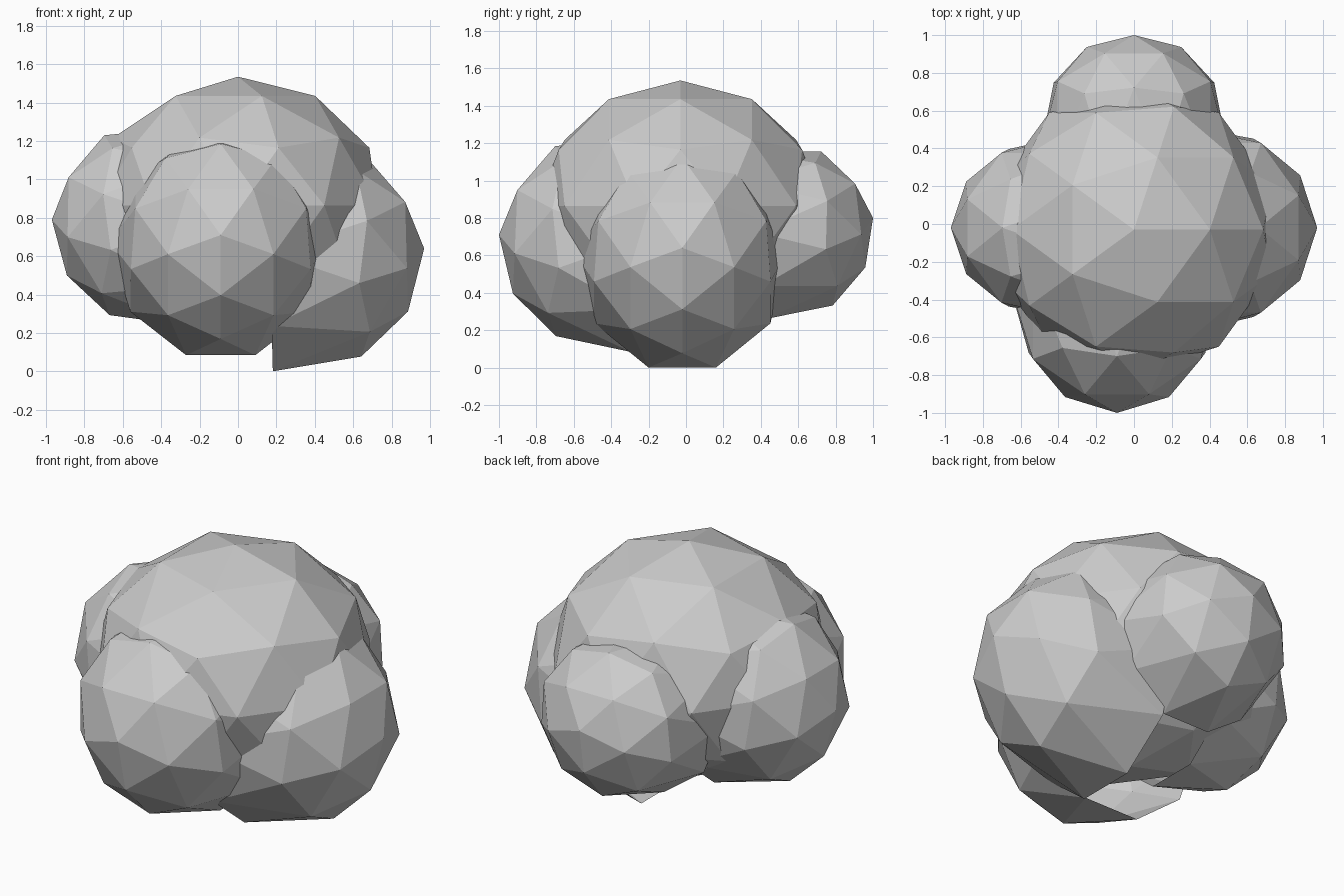
import bpy, bmesh, math
from mathutils import Vector, Matrix

if "Cube" in bpy.data.objects:
    bpy.data.objects.remove(bpy.data.objects["Cube"])


# Faceted sphere with its pole at the given outermost point.
# radii: along down, sideways, along the axis; tilt: degrees up
# rim: extra depth and widening of an open half sphere, None for a whole one
# squash: height factor of the upper half
def leaf_clump(name, pole, out, down, radii, tilt=0, rim=None, squash=1):
    bm = bmesh.new()
    bmesh.ops.create_icosphere(bm, subdivisions=2, radius=1)
    # turn so that a first ring corner sits on local x
    corner = next(v for v in bm.verts if 0.8 < v.co.z < 0.9)
    turn = -math.atan2(corner.co.y, corner.co.x)
    bmesh.ops.rotate(bm, verts=bm.verts, cent=(0, 0, 0), matrix=Matrix.Rotation(turn, 3, 'Z'))
    if rim:
        # keep the outer half and pull its open rim inwards
        bmesh.ops.delete(bm, geom=[v for v in bm.verts if v.co.z < -0.1], context='VERTS')
        for v in bm.verts:
            if v.co.z < 0.1:
                wide = rim[1] if v.co.x > 0 else 1
                v.co = (v.co.x * wide, v.co.y * wide, -rim[0] / radii[2])
    # place along the tilted axis
    out, down, pole = Vector(out), Vector(down), Vector(pole)
    side = out.cross(down)
    turn = Matrix.Rotation(math.radians(-tilt), 3, side)
    if (turn @ out).dot(down) > 0:
        turn.invert()
    out, down = turn @ out, turn @ down
    centre = pole - out * radii[2]
    for v in bm.verts:
        x, y, z = v.co
        if x < 0:
            x *= squash
        v.co = centre + down * x * radii[0] + side * y * radii[1] + out * z * radii[2]
    # normals face away from the middle
    bmesh.ops.recalc_face_normals(bm, faces=bm.faces)
    bm.normal_update()
    if sum((f.calc_center_median() - centre).dot(f.normal) for f in bm.faces) < 0:
        bmesh.ops.reverse_faces(bm, faces=bm.faces)
    mesh = bpy.data.meshes.new(name)
    bm.to_mesh(mesh)
    bm.free()
    bpy.context.collection.objects.link(bpy.data.objects.new(name, mesh))


DOWN = (0, 0, -1)
# large middle clump
leaf_clump("top_foliage", (0, -0.03, 1.535), (0, 0, 1), (1, 0, 0), (0.765, 0.765, 0.67))
# four side clumps
leaf_clump("front_foliage", (-0.09, -1.0, 0.71), (0, -1, 0), DOWN,
           (0.59, 0.55, 0.59), 2.5, (0.14, 1.06), 0.97)
leaf_clump("right_foliage", (0.97, -0.02, 0.64), (1, 0, 0), DOWN,
           (0.62, 0.555, 0.62), 1.5, (0.185, 1.05), 0.93)
leaf_clump("back_foliage", (0, 1.0, 0.80), (0, 1, 0), DOWN,
           (0.49, 0.50, 0.49), 7, (0.14, 1.0), 0.93)
leaf_clump("left_foliage", (-0.97, -0.02, 0.79), (-1, 0, 0), DOWN,
           (0.55, 0.49, 0.56), 1, (0.14, 1.03), 0.95)
